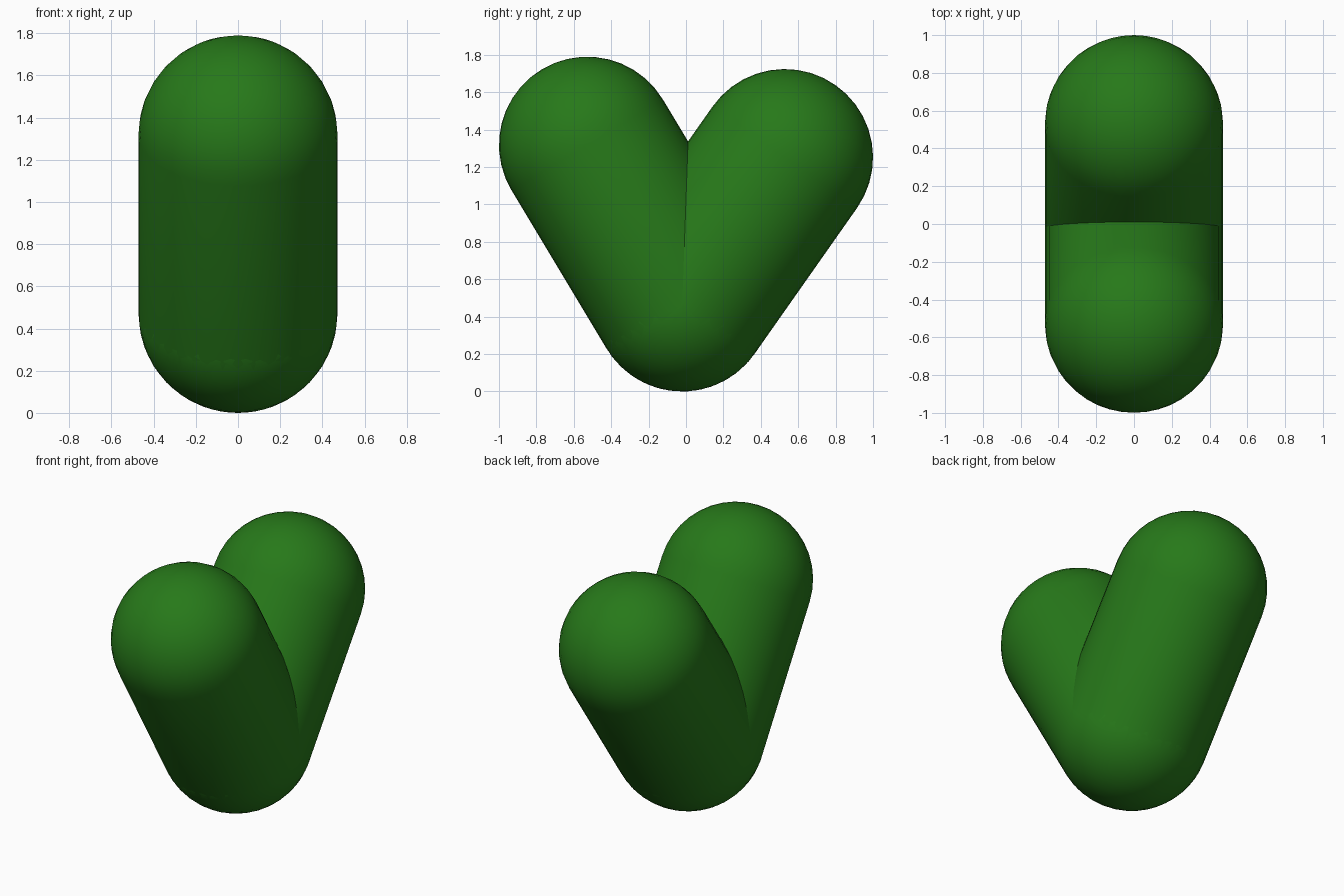
import bpy, bmesh
from math import sin, cos, pi
from mathutils import Vector

if "Cube" in bpy.data.objects:
    bpy.data.objects.remove(bpy.data.objects["Cube"])

RADIUS = 0.472
SIDES = 40
CAP_STEPS = 10

green = bpy.data.materials.new("green")
green.diffuse_color = (0.02, 0.19, 0.01, 1)
green.use_nodes = True
green.node_tree.nodes["Principled BSDF"].inputs["Base Color"].default_value = green.diffuse_color


def capsule(name, start, end):
    """Round-ended rod between two sphere centres, lathed from a half profile."""
    start, end = Vector(start), Vector(end)
    axis = end - start
    length = axis.length
    quarter = [i * pi / 2 / CAP_STEPS for i in range(CAP_STEPS + 1)]
    profile = [(RADIUS * sin(a), -RADIUS * cos(a)) for a in quarter]
    profile += [(RADIUS * cos(a), length + RADIUS * sin(a)) for a in quarter]

    bm = bmesh.new()
    verts = [bm.verts.new((r, 0, z)) for r, z in profile]
    edges = [bm.edges.new(pair) for pair in zip(verts, verts[1:])]
    bmesh.ops.spin(bm, geom=verts + edges, cent=(0, 0, 0), axis=(0, 0, 1),
                   angle=2 * pi, steps=SIDES)
    bmesh.ops.remove_doubles(bm, verts=bm.verts, dist=1e-4)
    bmesh.ops.recalc_face_normals(bm, faces=bm.faces)
    for f in bm.faces:
        f.smooth = True

    mesh = bpy.data.meshes.new(name)
    bm.to_mesh(mesh)
    bm.free()
    mesh.materials.append(green)
    obj = bpy.data.objects.new(name, mesh)
    obj.location = start
    obj.rotation_euler = axis.to_track_quat('Z', 'Y').to_euler()
    bpy.context.collection.objects.link(obj)
    return obj


# Two rods sharing the bottom sphere centre, leaning apart into a V
base = (0, -0.02, RADIUS)
capsule("front_arm", base, (0, -1 + RADIUS, 1.79 - RADIUS))
capsule("back_arm", base, (0, 1 - RADIUS, 1.724 - RADIUS))
